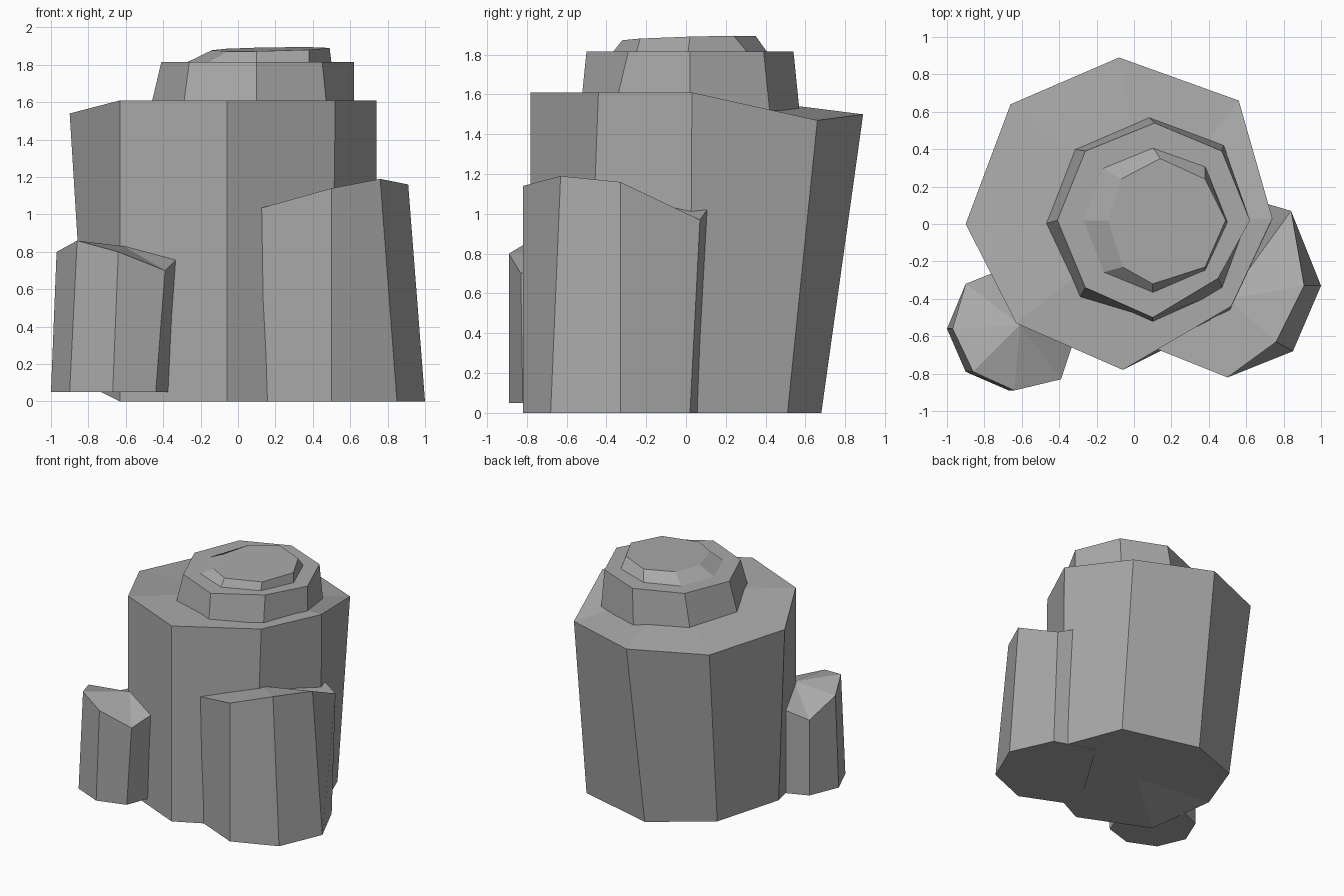
import bpy
import bmesh
from mathutils import Vector

default_cube = bpy.data.objects.get("Cube")
if default_cube:
    bpy.data.objects.remove(default_cube, do_unlink=True)


def make_material(name, colour):
    material = bpy.data.materials.new(name)
    material.use_nodes = True
    material.diffuse_color = colour
    material.node_tree.nodes["Principled BSDF"].inputs["Base Color"].default_value = colour
    return material


stone_grey = make_material("stone_grey", (.4, .4, .4, 1))


def average(points):
    return sum((Vector(point) for point in points), Vector()) / len(points)


def make_rock(name, crown, base, peak=None):
    """Join two matching rings with flat sides and fan the crown to its peak."""
    mesh_builder = bmesh.new()
    add_vertex = mesh_builder.verts.new
    add_face = mesh_builder.faces.new
    upper = [add_vertex(point) for point in crown]
    lower = [add_vertex(point) for point in base]
    top_centre = add_vertex(peak or average(crown))
    low_centre = add_vertex(average(base))
    for index, corner in enumerate(upper):
        previous = index - 1
        add_face((lower[previous], lower[index], corner, upper[previous]))
        add_face((upper[previous], corner, top_centre))
        add_face((lower[index], lower[previous], low_centre))
    bmesh.ops.recalc_face_normals(mesh_builder, faces=mesh_builder.faces)
    mesh = bpy.data.meshes.new(name)
    mesh_builder.to_mesh(mesh)
    mesh_builder.free()
    mesh.materials.append(stone_grey)
    rock = bpy.data.objects.new(name, mesh)
    bpy.context.collection.objects.link(rock)
    return rock


def at_height(outline, height):
    return [(x, y, height) for x, y in outline]


# Main column, leaning towards the back, with a sloping shoulder
make_rock(
    "main_column",
    crown=[(.74, .03, 1.61), (.56, .66, 1.47), (-.08, .89, 1.5), (-.66, .64, 1.51),
           (-.9, 0, 1.54), (-.63, -.53, 1.61), (-.06, -.78, 1.61), (.52, -.44, 1.61)],
    base=[(.74, .02, 0), (.55, .51, 0), (-.1, .68, 0), (-.6, .45, .05),
          (-.81, -.05, .09), (-.63, -.53, 0), (-.06, -.78, 0), (.5, -.5, 0)],
    peak=(.08, .02, 1.61),
)

# Large side column, partly sunk into the main column
make_rock(
    "large_side_column",
    crown=[(0, -.62, 1), (.5, -.82, 1.14), (.76, -.63, 1.19),
           (.91, -.33, 1.16), (.84, .07, .97), (.5, .17, 1.11)],
    base=at_height([(.04, -.62), (.5, -.82), (.85, -.68),
                    (1, -.33), (.84, .02), (.5, .13)], 0),
    peak=(.5, -.4, 1.12),
)

# Small side column, raised slightly off the ground
make_rock(
    "small_side_column",
    crown=[(-.97, -.56, .8), (-.86, -.79, .86), (-.64, -.89, .8), (-.39, -.83, .7),
           (-.28, -.5, .81), (-.55, -.18, .8), (-.9, -.32, .67)],
    base=at_height([(-1, -.56), (-.9, -.79), (-.67, -.89), (-.44, -.82),
                    (-.34, -.55), (-.55, -.18), (-.9, -.32)], .05),
    peak=(-.61, -.54, .83),
)

# Cap stone, whose foot is buried in the shoulder
cap_rim = [(-.41, .02), (-.26, .39), (.11, .54), (.47, .39),
           (.62, .02), (.45, -.29), (.1, -.5), (-.26, -.34)]
cap_foot = [(-.48, 0), (-.32, .4), (.08, .57), (.48, .42),
            (.62, .02), (.48, -.36), (.1, -.53), (-.3, -.41)]
make_rock("cap_stone", at_height(cap_rim, 1.815), at_height(cap_foot, 1.52))

# Worn tip with a gently tilted top
tip_rim = [(-.14, .02), (-.07, .24), (.14, .35), (.38, .24),
           (.49, .02), (.38, -.23), (.1, -.32), (-.06, -.23)]
tip_foot = [(-.28, .02), (-.17, .3), (.1, .41), (.38, .31),
            (.5, .01), (.38, -.25), (.1, -.37), (-.17, -.26)]
make_rock(
    "tip_stone",
    crown=[(x, y, 1.88 + .03 * y + .02 * x) for x, y in tip_rim],
    base=at_height(tip_foot, 1.81),
)
